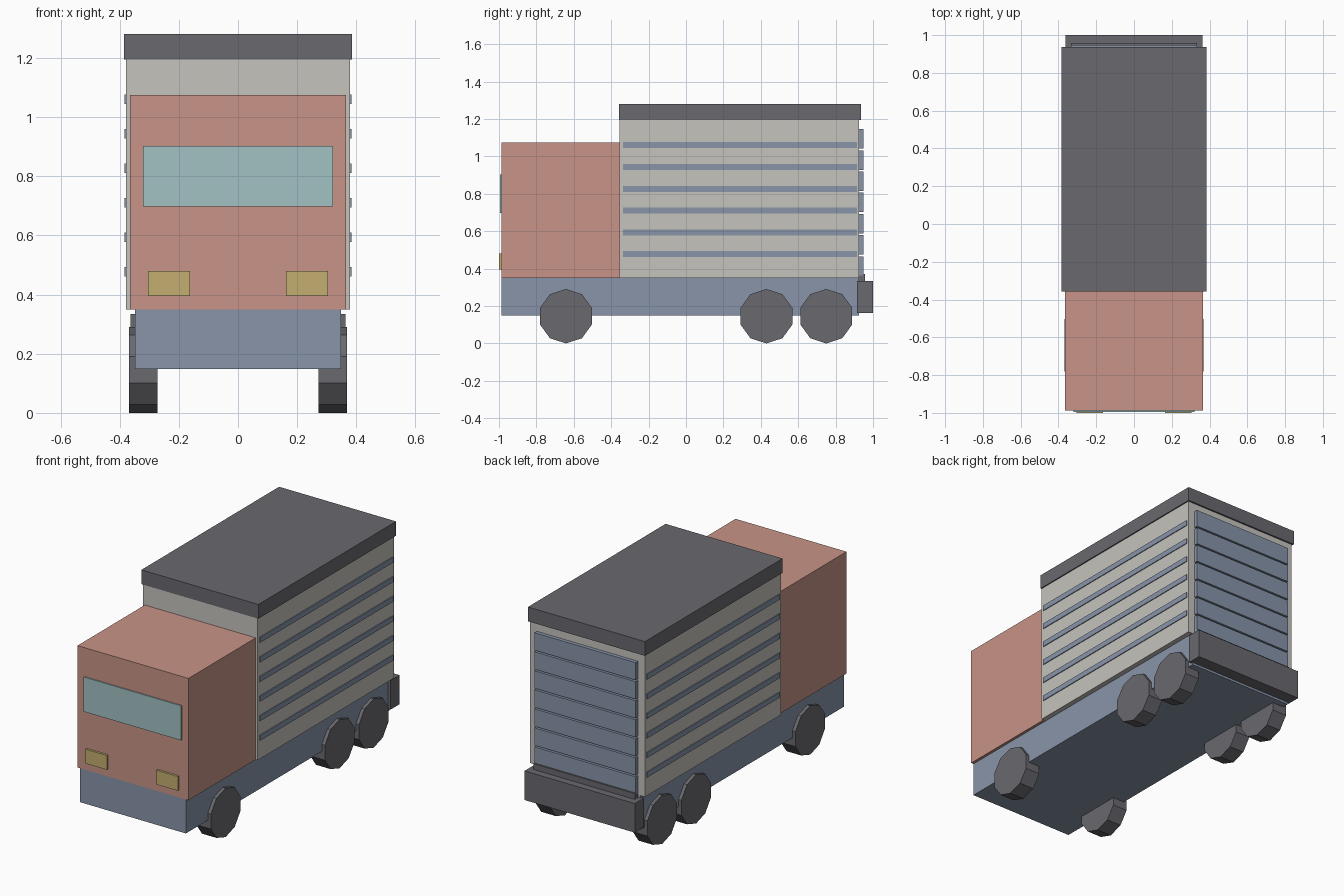
import bpy, math

if "Cube" in bpy.data.objects:
    bpy.data.objects.remove(bpy.data.objects["Cube"])


def srgb(r, g, b):
    def lin(c):
        c /= 255
        return c / 12.92 if c <= 0.04045 else ((c + 0.055) / 1.055) ** 2.4
    return (lin(r), lin(g), lin(b), 1)


def material(name, rgb):
    m = bpy.data.materials.new(name)
    m.diffuse_color = srgb(*rgb)
    m.use_nodes = True
    m.node_tree.nodes["Principled BSDF"].inputs["Base Color"].default_value = m.diffuse_color
    return m


RED = material("cab_red", (200, 148, 135))
CREAM = material("box_cream", (197, 195, 189))
DARK = material("dark_grey", (105, 105, 111))
BLUE = material("steel_blue", (136, 149, 169))
GLASS = material("glass_teal", (162, 193, 196))
YELLOW = material("lamp_yellow", (196, 175, 112))


def box(name, x, y, z, mat):
    """Box from (min, max) ranges on each axis."""
    bpy.ops.mesh.primitive_cube_add(
        size=1, location=[(a + b) / 2 for a, b in (x, y, z)])
    ob = bpy.context.object
    ob.scale = [b - a for a, b in (x, y, z)]
    bpy.ops.object.transform_apply(location=False, rotation=False, scale=True)
    ob.name = name
    ob.data.materials.append(mat)
    return ob


# Main body
box("chassis", (-0.348, 0.348), (-0.987, 0.926), (0.148, 0.35), BLUE)
box("cab", (-0.365, 0.365), (-0.987, -0.355), (0.35, 1.075), RED)
box("cargo_box", (-0.378, 0.378), (-0.355, 0.926), (0.35, 1.195), CREAM)
box("roof", (-0.385, 0.385), (-0.358, 0.936), (1.195, 1.28), DARK)

# Cab front
box("windshield", (-0.321, 0.321), (-0.994, -0.986), (0.697, 0.903), GLASS)
for s in (-1, 1):
    box("headlight", sorted((s * 0.163, s * 0.304)), (-1.0, -0.985),
        (0.395, 0.48), YELLOW)

# Side ribs along the cargo box
for s in (-1, 1):
    for i in range(6):
        zc = 0.477 + i * 0.1166
        box("side_rib", sorted((s * 0.37, s * 0.383)), (-0.338, 0.913),
            (zc - 0.016, zc + 0.016), BLUE)

# Roller door slats, rear step and bumper
for i in range(7):
    z0 = 0.362 + i * 0.1132
    box("door_slat", (-0.333, 0.333), (0.92, 0.948), (z0, z0 + 0.104), BLUE)
box("rear_step", (-0.333, 0.333), (0.915, 0.957), (0.33, 0.37), DARK)
box("rear_bumper", (-0.363, 0.363), (0.914, 1.0), (0.162, 0.335), DARK)

# Ten-sided wheels, one corner pointing straight down
R = 0.1455
for s in (-1, 1):
    for y in (-0.642, 0.43, 0.75):
        bpy.ops.mesh.primitive_cylinder_add(
            vertices=10, radius=R, depth=0.096,
            location=(s * 0.32, y, R), rotation=(0, math.pi / 2, 0))
        wheel = bpy.context.object
        wheel.name = "wheel"
        # Cylinder starts with a corner on local +Y; turn it to point up
        wheel.rotation_euler = (math.pi / 2, 0, math.pi / 2)
        wheel.data.materials.append(DARK)
